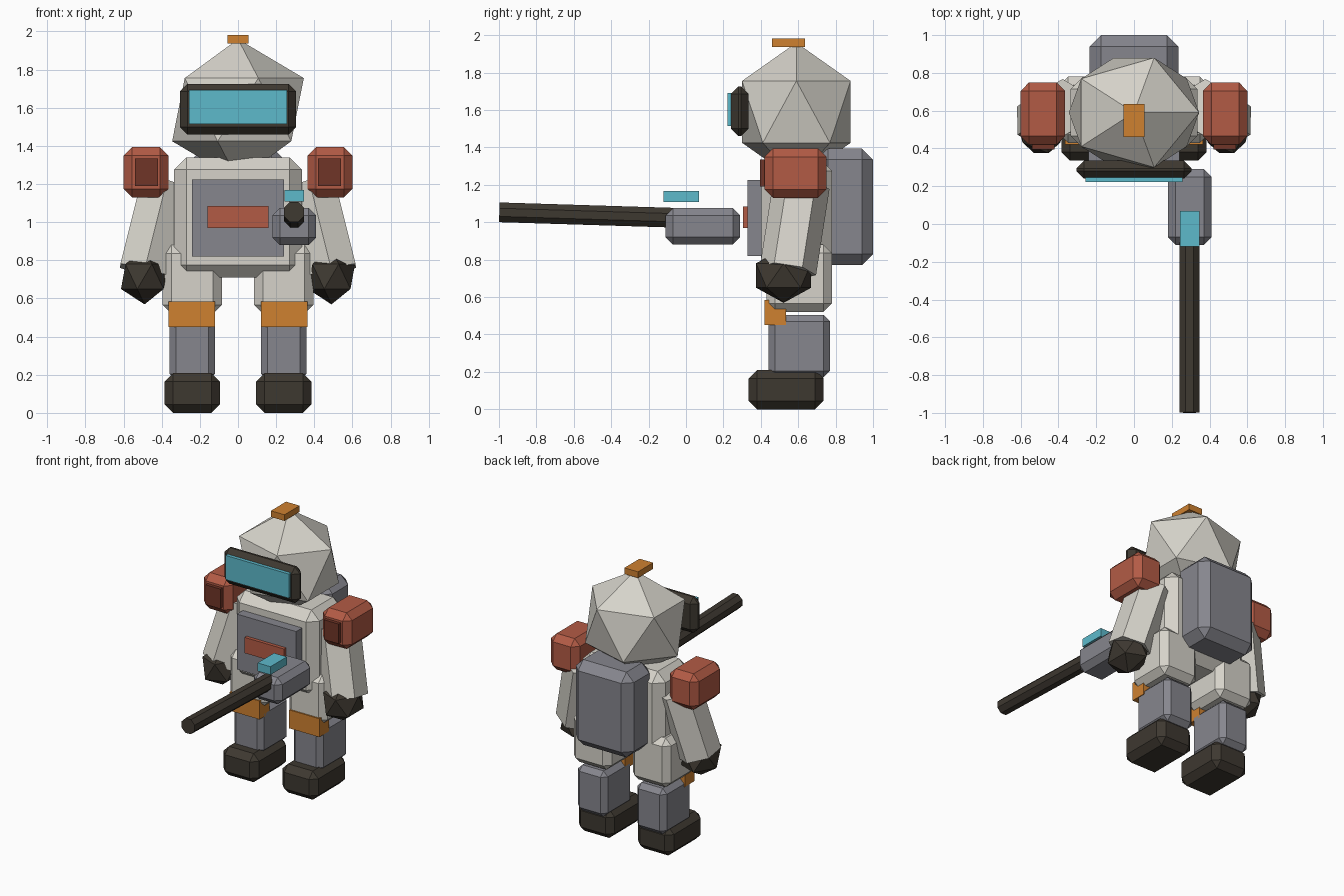
import bpy
from mathutils import Vector

old = bpy.data.objects.get("Cube")
if old:
    bpy.data.objects.remove(old, do_unlink=True)


def material(name, r, g, b):
    m = bpy.data.materials.new(name)
    m.use_nodes = True
    m.diffuse_color = (r, g, b, 1)
    m.node_tree.nodes["Principled BSDF"].inputs["Base Color"].default_value = (r, g, b, 1)
    return m


white = material("suit_white", 0.67, 0.65, 0.59)
grey = material("panel_grey", 0.24, 0.24, 0.27)
red = material("armour_red", 0.45, 0.105, 0.06)
maroon = material("dark_red", 0.16, 0.035, 0.02)
orange = material("trim_orange", 0.62, 0.22, 0.03)
cyan = material("glass_cyan", 0.11, 0.49, 0.60)
black = material("rubber_black", 0.048, 0.040, 0.030)


def finish(name, mat):
    ob = bpy.context.object
    ob.name = name
    ob.data.materials.append(mat)
    return ob


def box(name, mat, x, y, z, bevel=0):
    """Box from (min, max) ranges with an optional flat chamfer."""
    ranges = (x, y, z)
    bpy.ops.mesh.primitive_cube_add(size=1, location=[(a + b) / 2 for a, b in ranges])
    ob = finish(name, mat)
    ob.scale = [b - a for a, b in ranges]
    bpy.ops.object.transform_apply(location=False, rotation=False, scale=True)
    if bevel:
        mod = ob.modifiers.new("chamfer", "BEVEL")
        mod.width = bevel
        mod.segments = 1
    return ob


def ico(name, mat, centre, radii):
    bpy.ops.mesh.primitive_ico_sphere_add(subdivisions=1, radius=1, location=centre)
    ob = finish(name, mat)
    ob.scale = radii
    return ob


def rod(name, mat, start, end, radius, sides, twist=0):
    """Straight prism between two points."""
    a, b = Vector(start), Vector(end)
    bpy.ops.mesh.primitive_cylinder_add(vertices=sides, radius=radius, depth=(b - a).length,
                                        rotation=(0, 0, twist))
    bpy.ops.object.transform_apply(location=False, rotation=True, scale=False)
    ob = finish(name, mat)
    ob.rotation_mode = "QUATERNION"
    ob.rotation_quaternion = Vector((0, 0, 1)).rotation_difference(b - a)
    ob.location = (a + b) / 2
    return ob


# Limbs, once per side
for side, s in (("left", 1), ("right", -1)):
    def span(a, b):
        return tuple(sorted((s * a, s * b)))

    box(side + "_boot", black, span(0.095, 0.385), (0.335, 0.735), (0, 0.21), 0.045)
    box(side + "_shin", grey, span(0.12, 0.36), (0.44, 0.77), (0.17, 0.505), 0.035)
    box(side + "_knee_pad", orange, span(0.12, 0.365), (0.42, 0.535), (0.45, 0.585))
    box(side + "_thigh", white, span(0.085, 0.395), (0.43, 0.78), (0.52, 0.88), 0.045)
    box(side + "_shoulder", red, span(0.365, 0.60), (0.42, 0.75), (1.13, 1.395), 0.045)
    box(side + "_shoulder_plate", maroon, span(0.42, 0.54), (0.395, 0.43), (1.19, 1.335))
    rod(side + "_arm", white, (s * 0.49, 0.545, 0.74), (s * 0.375, 0.617, 1.2), 0.152, 6)
    ico(side + "_hand", black, (s * 0.49, 0.522, 0.715), (0.138, 0.173, 0.146))

# Torso, chest and backpack
box("torso", white, (-0.335, 0.335), (0.40, 0.78), (0.71, 1.34), 0.065)
box("chest_panel", grey, (-0.24, 0.24), (0.33, 0.45), (0.82, 1.225))
box("chest_plate", red, (-0.16, 0.16), (0.305, 0.35), (0.97, 1.085))
box("backpack", grey, (-0.235, 0.235), (0.70, 1.0), (0.77, 1.395), 0.06)

# Helmet
ico("helmet", white, (0, 0.59, 1.59), (0.386, 0.341, 0.37))
box("visor_frame", black, (-0.305, 0.305), (0.24, 0.335), (1.46, 1.725), 0.04)
box("visor_glass", cyan, (-0.257, 0.257), (0.222, 0.26), (1.515, 1.692))
box("helmet_light", orange, (-0.055, 0.055), (0.46, 0.635), (1.937, 1.982))

# Hand-held tool
box("tool_body", grey, (0.18, 0.41), (-0.11, 0.29), (0.88, 1.075), 0.04)
box("tool_sight", cyan, (0.243, 0.347), (-0.12, 0.07), (1.108, 1.168))
rod("tool_barrel", black, (0.294, -0.998, 1.053), (0.294, -0.06, 1.024), 0.057, 8, 0.3927)
